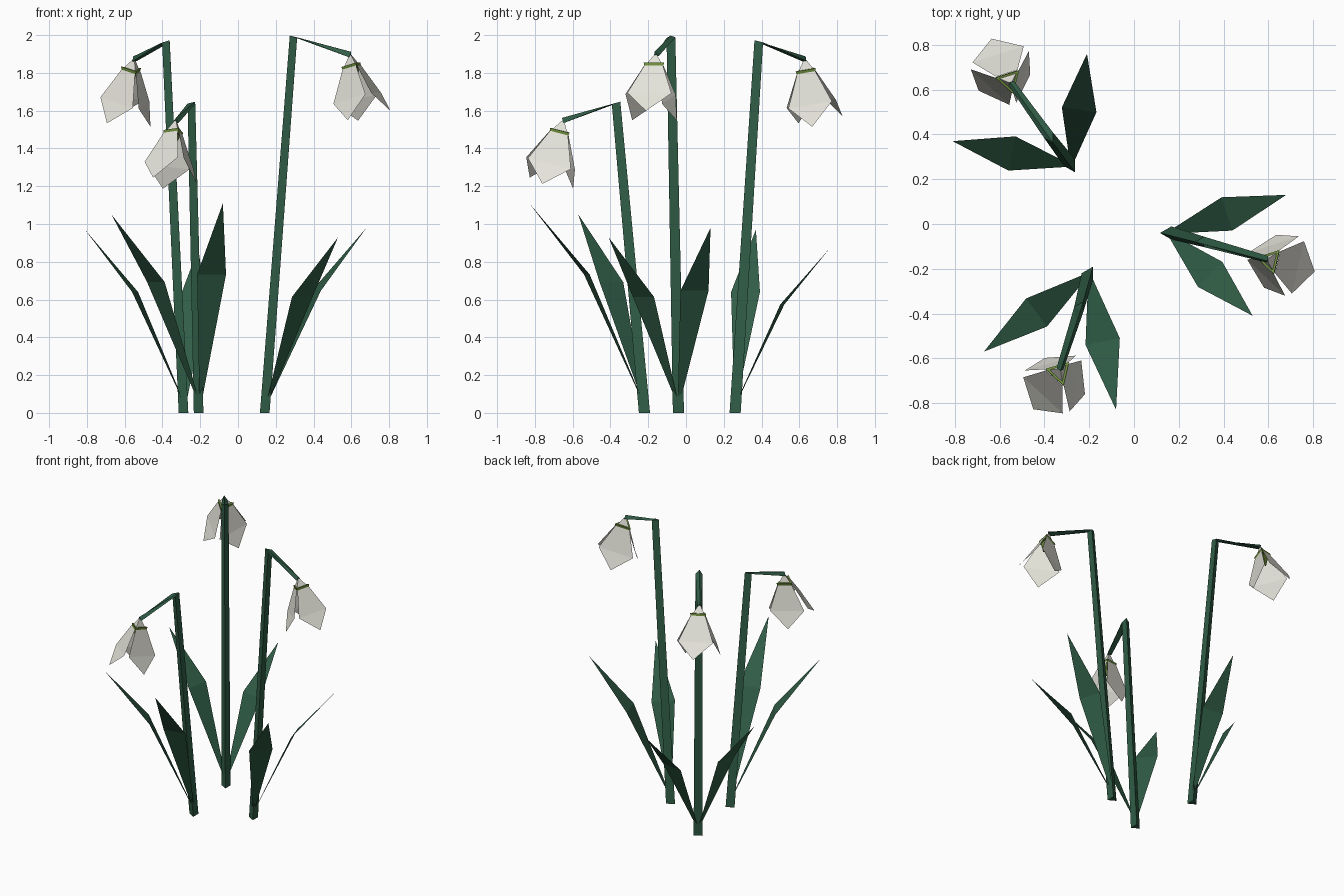
import bpy
from math import cos, sin, radians
from mathutils import Vector

cube = bpy.data.objects.get("Cube")
if cube:
    bpy.data.objects.remove(cube)

UP = Vector((0, 0, 1))
PETAL_YAW = -13


def material(name, color):
    mat = bpy.data.materials.new(name)
    mat.use_nodes = True
    mat.diffuse_color = (*color, 1)
    mat.node_tree.nodes["Principled BSDF"].inputs["Base Color"].default_value = (*color, 1)
    return mat


leaf_green = material("deep green", (0.03, 0.11, 0.062))
cap_green = material("olive green", (0.17, 0.29, 0.05))
white = material("petal white", (0.78, 0.77, 0.70))


def make(name, verts, faces, mat):
    mesh = bpy.data.meshes.new(name)
    mesh.from_pydata(verts, [], faces)
    mesh.materials.append(mat)
    obj = bpy.data.objects.new(name, mesh)
    bpy.context.collection.objects.link(obj)


def ring(center, normal, radius, yaw):
    """Triangular ring around a centre, facing along the normal."""
    turn = UP.rotation_difference(normal)
    angles = [radians(yaw + 120 * i) for i in range(3)]
    return [center + turn @ Vector((radius * cos(a), radius * sin(a), 0)) for a in angles]


def loft(name, rings, mat):
    """Skin triangular rings and close both ends."""
    faces = [(2, 1, 0)]
    for k in range(0, 3 * len(rings) - 3, 3):
        for i in range(3):
            j = (i + 1) % 3
            faces.append((k + i, k + j, k + 3 + j, k + 3 + i))
    last = 3 * len(rings) - 3
    faces.append((last, last + 1, last + 2))
    make(name, [v for r in rings for v in r], faces, mat)


def leaf(name, base, tip):
    # Bent flat blade, widest halfway out
    start = base + UP * 0.04
    flat = Vector((tip.x - base.x, tip.y - base.y, 0))
    side = flat.cross(UP).normalized()
    middle = base + flat * 0.5 + UP * tip.z * 0.66
    verts = [start - side * 0.004, start + side * 0.004,
             middle + side * 0.078, tip, middle - side * 0.078]
    make(name, verts, [(0, 1, 2, 4), (4, 2, 3)], leaf_green)


def blossom(name, top, outward):
    axis = (outward * 0.25 - UP).normalized()
    neck = top + axis * 0.05
    # Ovary above the cap, the cap band, and the heart hanging inside
    spin = PETAL_YAW + 60
    loft(name + "_neck", [ring(neck, -axis, 0.045, spin), ring(top, -axis, 0.008, spin)], white)
    loft(name + "_cap", [ring(neck + axis * 0.024, -axis, 0.057, spin),
                         ring(neck, -axis, 0.064, spin)], cap_green)
    loft(name + "_heart", [ring(neck + axis * 0.1, -axis, 0.004, spin),
                           ring(neck + axis * 0.024, -axis, 0.04, spin)], cap_green)
    # Three splayed diamond petals
    turn = UP.rotation_difference(-axis)
    for i in range(3):
        a = radians(PETAL_YAW + 120 * i)
        out = turn @ Vector((cos(a), sin(a), 0))
        side = turn @ Vector((-sin(a), cos(a), 0))
        root = neck + axis * 0.015

        def point(radius, across, down):
            return root + out * radius + side * across + axis * down

        verts = [point(0.032, 0.05, 0), point(0.032, -0.05, 0), point(0.088, -0.12, 0.165),
                 point(0.14, 0, 0.275), point(0.088, 0.12, 0.165)]
        make(f"{name}_petal_{i + 1}", verts, [(0, 1, 2, 4), (4, 2, 3)], white)


def plant(name, base, top, flower, leaf_tips):
    base, top, flower = Vector(base), Vector(top), Vector(flower)
    outward = Vector((flower.x - top.x, flower.y - top.y, 0)).normalized()
    # Three-sided stem with a drooping stalk
    loft(name + "_stem", [ring(base, UP, 0.034, 180),
                          ring(top, UP + outward * 0.3, 0.027, 180),
                          ring(flower, flower - top, 0.018, 180)], leaf_green)
    for i, tip in enumerate(leaf_tips):
        leaf(f"{name}_leaf_{i + 1}", base, Vector(tip))
    blossom(name + "_flower", flower, outward)


plant("front_plant", (-0.20, -0.22, 0), (-0.24, -0.37, 1.64), (-0.33, -0.65, 1.545),
      [(-0.67, -0.57, 1.05), (-0.08, -0.83, 1.11)])
plant("back_plant", (-0.28, 0.26, 0), (-0.375, 0.385, 1.965), (-0.55, 0.63, 1.87),
      [(-0.81, 0.37, 0.97), (-0.21, 0.76, 0.87)])
plant("left_plant", (0.15, -0.04, 0), (0.30, -0.08, 1.99), (0.595, -0.16, 1.895),
      [(0.68, 0.13, 0.98), (0.53, -0.41, 0.93)])
